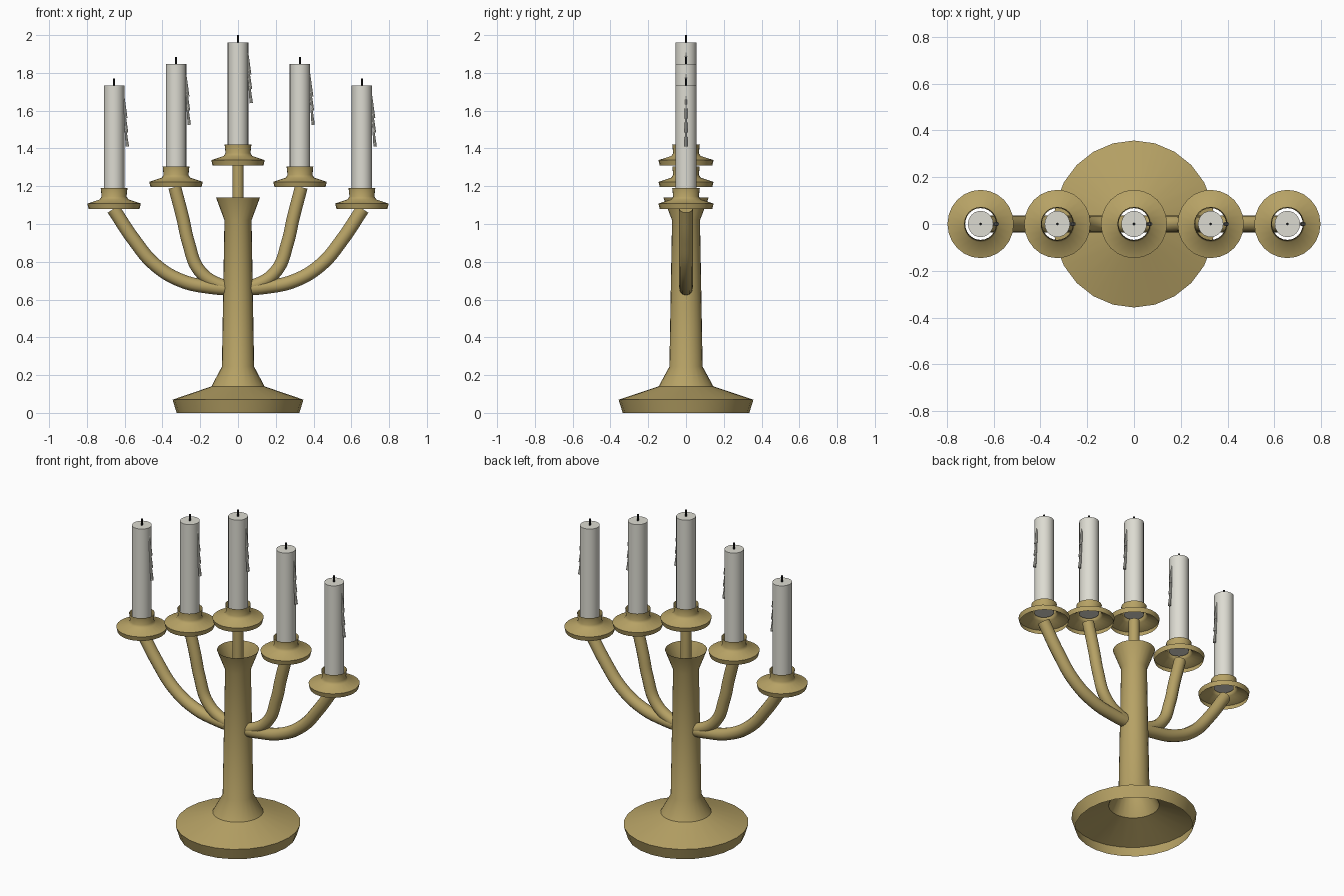
import bpy, bmesh, math
from mathutils import Vector

if "Cube" in bpy.data.objects:
    bpy.data.objects.remove(bpy.data.objects["Cube"])


def material(name, color):
    m = bpy.data.materials.new(name)
    m.diffuse_color = color
    m.use_nodes = True
    m.node_tree.nodes["Principled BSDF"].inputs["Base Color"].default_value = m.diffuse_color
    return m


BRASS = material("brass", (0.47, 0.36, 0.13, 1))
WAX = material("wax", (0.72, 0.71, 0.64, 1))
BLACK = material("wick_black", (0.01, 0.01, 0.01, 1))


def lathe(name, profile, mat, loc=(0, 0, 0), sides=24, squash=0.97):
    """Spin (radius, z) points around z; slightly narrower along x."""
    bm = bmesh.new()
    rings = []
    for r, z in profile:
        rings.append([bm.verts.new((
            squash * r * math.cos(2 * math.pi * i / sides),
            r * math.sin(2 * math.pi * i / sides), z)) for i in range(sides)])
    for a, b in zip(rings, rings[1:]):
        for i in range(sides):
            j = (i + 1) % sides
            bm.faces.new((a[i], a[j], b[j], b[i]))
    bmesh.ops.remove_doubles(bm, verts=bm.verts, dist=1e-5)
    return finish(name, bm, mat, loc)


def finish(name, bm, mat, loc=(0, 0, 0)):
    me = bpy.data.meshes.new(name)
    bm.to_mesh(me)
    bm.free()
    me.materials.append(mat)
    ob = bpy.data.objects.new(name, me)
    bpy.context.collection.objects.link(ob)
    ob.location = loc
    bpy.ops.object.select_all(action='DESELECT')
    ob.select_set(True)
    bpy.context.view_layer.objects.active = ob
    bpy.ops.object.shade_smooth_by_angle(angle=math.radians(40))
    return ob


def arm(name, points, radius):
    cu = bpy.data.curves.new(name, 'CURVE')
    cu.dimensions = '3D'
    cu.bevel_depth = radius
    cu.bevel_resolution = 4
    cu.resolution_u = 8
    cu.use_fill_caps = True
    sp = cu.splines.new('BEZIER')
    sp.bezier_points.add(len(points) - 1)
    for bp, (x, z) in zip(sp.bezier_points, points):
        bp.co = (x, 0, z)
        bp.handle_left_type = bp.handle_right_type = 'AUTO'
    cu.materials.append(BRASS)
    ob = bpy.data.objects.new(name, cu)
    bpy.context.collection.objects.link(ob)


def drips(name, x, z):
    """Three tapered wax runs, one below the other, on the +x side."""
    bm = bmesh.new()
    for k in range(3):
        top = Vector((x + 0.050 + 0.003 * k, 0, z - 0.075 * k))
        end = Vector((x + 0.062 + 0.004 * k, 0, z - 0.13 - 0.075 * k))
        d = end - top
        m = Vector((0, 0, 1)).rotation_difference(d).to_matrix().to_4x4()
        m.translation = (top + end) / 2
        bmesh.ops.create_cone(bm, cap_ends=True, segments=8, radius1=0.003,
                              radius2=0.009, depth=d.length, matrix=m)
    finish(name, bm, WAX)


# Hollow foot and column in one turned shell
lathe("base_column", [(0.335, 0), (0.357, 0.07), (0.145, 0.14), (0.088, 0.245),
                      (0.074, 1.02), (0.12, 1.14)], BRASS)

# Centre stem
lathe("center_stem", [(0, 0.7), (0.031, 0.7), (0.031, 1.33), (0, 1.33)], BRASS)

# Curved arms, mirrored
OUTER = [(0.0, 0.655), (0.14, 0.665), (0.30, 0.70), (0.44, 0.785),
         (0.55, 0.915), (0.66, 1.08)]
INNER = [(0.0, 0.665), (0.10, 0.68), (0.205, 0.755), (0.262, 0.90),
         (0.292, 1.03), (0.335, 1.195)]
for side, s in (("left", -1), ("right", 1)):
    arm("outer_arm_" + side, [(s * x, z) for x, z in OUTER], 0.036)
    arm("inner_arm_" + side, [(s * x, z) for x, z in INNER], 0.034)

# Cups, candles, wicks and wax drips
SPOTS = [(-0.656, 1.08), (-0.328, 1.195), (0, 1.31), (0.328, 1.195), (0.656, 1.08)]
for n, (x, z) in enumerate(SPOTS, 1):
    loc = (x, 0, z)
    lathe(f"cup_{n}", [(0.139, 0), (0.146, 0.028), (0.078, 0.05),
                       (0.068, 0.065), (0.073, 0.11)], BRASS, loc)
    lathe(f"candle_{n}", [(0, 0.06), (0.056, 0.06), (0.056, 0.652), (0, 0.652)],
          WAX, loc)
    lathe(f"wick_{n}", [(0, 0.64), (0.006, 0.64), (0.006, 0.69), (0, 0.69)],
          BLACK, loc, sides=8)
    drips(f"wax_drips_{n}", x, z + 0.61)
